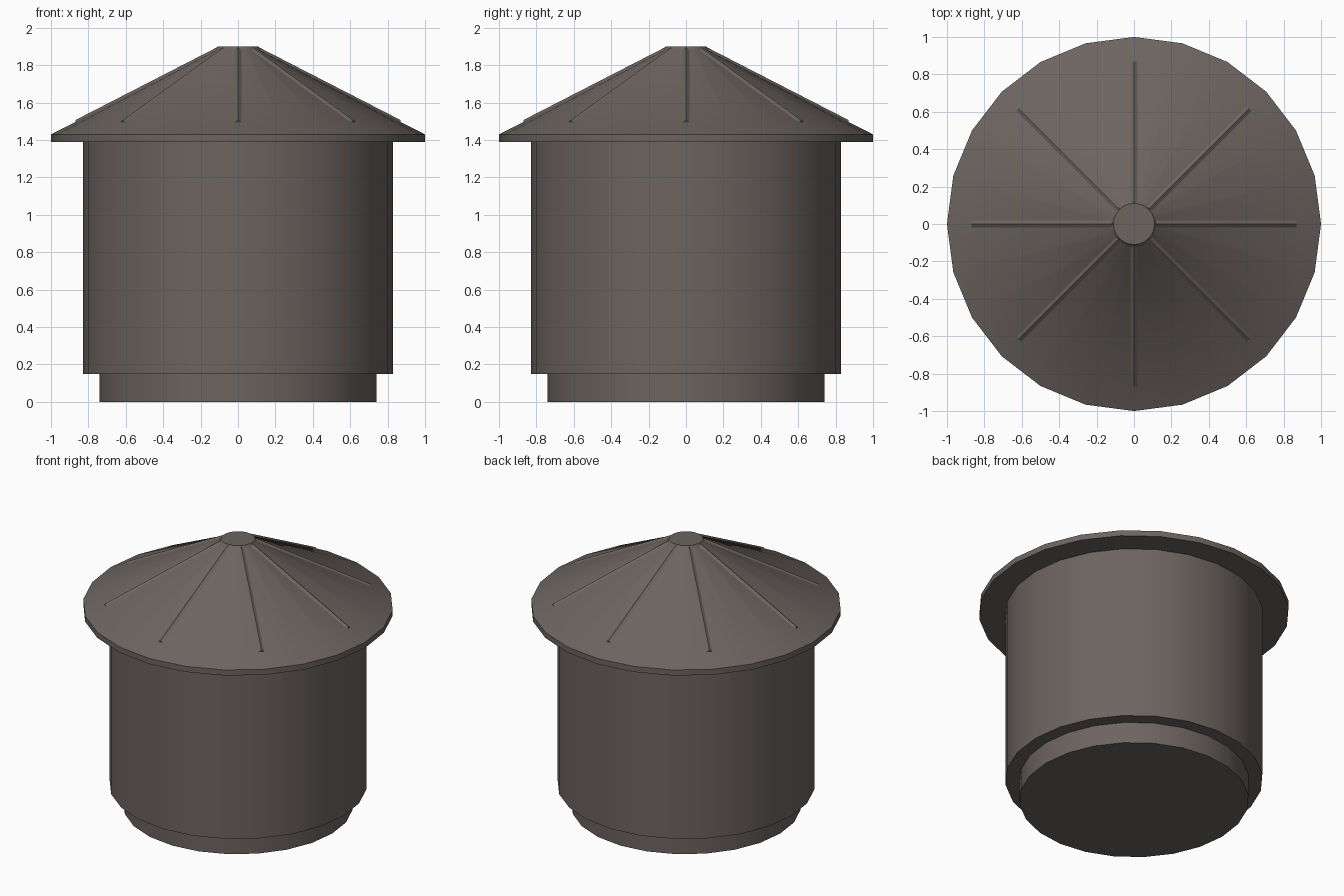
import bpy, bmesh, math
from mathutils import Matrix

if "Cube" in bpy.data.objects:
    bpy.data.objects.remove(bpy.data.objects["Cube"])

SIDES = 24
mat = bpy.data.materials.new("warm dark grey")
mat.diffuse_color = (0.150, 0.128, 0.118, 1)
mat.use_nodes = True
mat.node_tree.nodes["Principled BSDF"].inputs["Base Color"].default_value = mat.diffuse_color


def finish(bm, name, smooth=True):
    bmesh.ops.recalc_face_normals(bm, faces=bm.faces)
    me = bpy.data.meshes.new(name)
    bm.to_mesh(me)
    bm.free()
    me.materials.append(mat)
    ob = bpy.data.objects.new(name, me)
    bpy.context.collection.objects.link(ob)
    if smooth:
        bpy.ops.object.select_all(action='DESELECT')
        ob.select_set(True)
        bpy.context.view_layer.objects.active = ob
        bpy.ops.object.shade_smooth_by_angle(angle=math.radians(30))
    return ob


def lathe(name, profile):
    """Closed solid from (radius, z) points, bottom to top."""
    bm = bmesh.new()
    rings = []
    for r, z in profile:
        rings.append([bm.verts.new((r * math.cos(2 * math.pi * i / SIDES),
                                    r * math.sin(2 * math.pi * i / SIDES), z))
                      for i in range(SIDES)])
    for a, b in zip(rings, rings[1:]):
        for i in range(SIDES):
            j = (i + 1) % SIDES
            bm.faces.new((a[i], a[j], b[j], b[i]))
    bm.faces.new(rings[0][::-1])
    bm.faces.new(rings[-1])
    return finish(bm, name)


# Recessed foot, drum body and conical roof with a short neck on top
lathe("foot", [(0.74, 0), (0.74, 0.15)])
lathe("drum_body", [(0.83, 0.15), (0.83, 1.39)])
lathe("conical_roof", [(1.0, 1.39), (1.0, 1.43), (0.125, 1.877), (0.11, 1.90)])


# Eight shallow ridges running down the roof
def roof_z(r):
    return 1.43 + (1 - r) * 0.511


bm = bmesh.new()
for k in range(8):
    turn = Matrix.Rotation(k * math.pi / 4, 4, 'Z')
    ends = []
    for r, lift in ((0.11, 0.012), (0.87, 0.010)):
        z = roof_z(r)
        ends.append([bm.verts.new(turn @ v.to_3d()) for v in
                     (Matrix.Translation((r, y, z + h)).to_translation()
                      for y, h in ((-0.028, -0.008), (0, lift), (0.028, -0.008)))])
    a, b = ends
    for i in range(3):
        j = (i + 1) % 3
        bm.faces.new((a[i], a[j], b[j], b[i]))
    bm.faces.new(a[::-1])
    bm.faces.new(b)
finish(bm, "roof_ridges", smooth=False)
